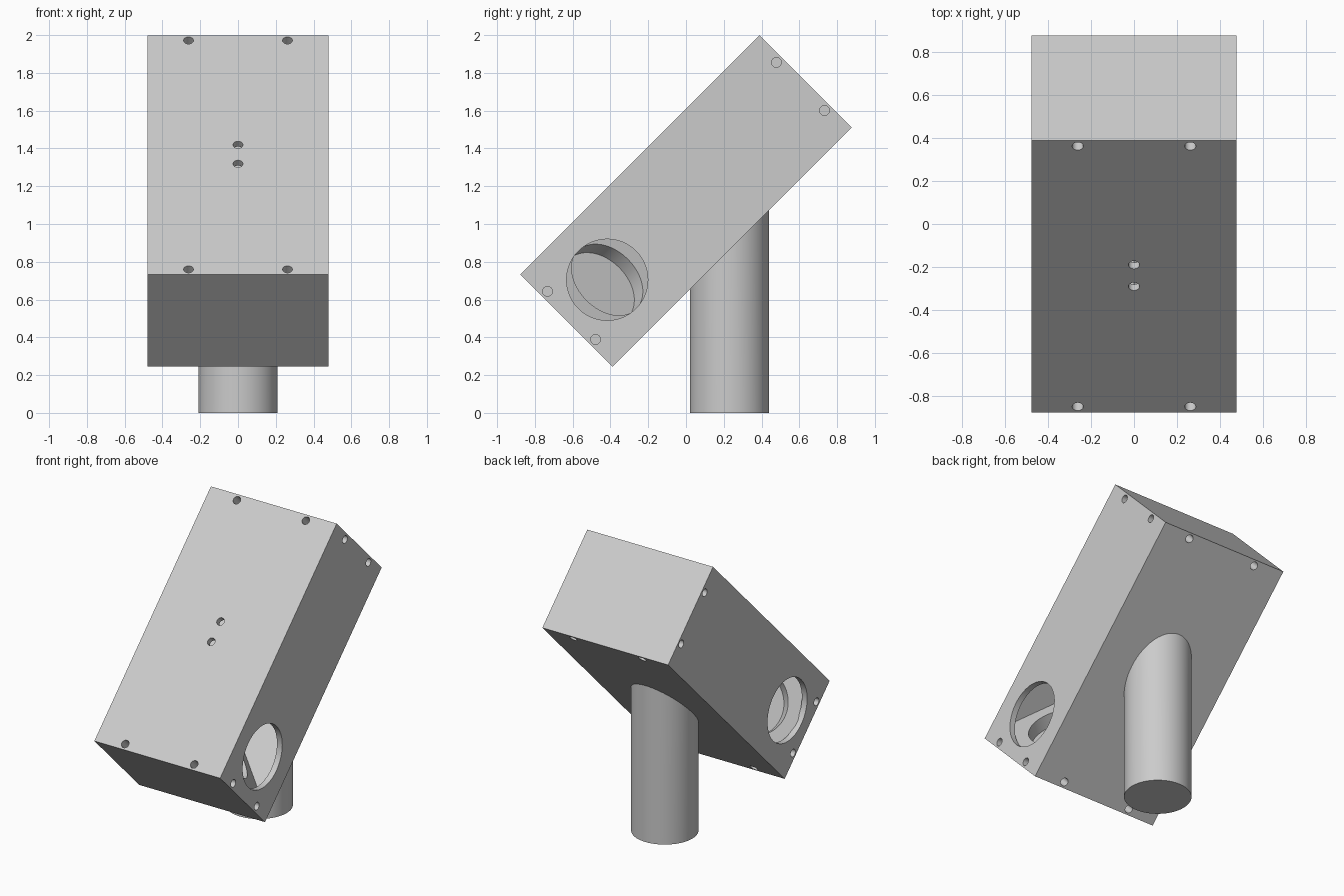
import bpy, bmesh, math
from mathutils import Matrix, Vector

if "Cube" in bpy.data.objects:
    bpy.data.objects.remove(bpy.data.objects["Cube"])

HALF_W, HALF_L, HALF_T = 0.478, 0.895, 0.345   # housing half sizes
WALL, END = 0.04, 0.08                         # panel and end plate thickness
PORT = -0.59                                   # side opening, along the housing
TILT = Matrix.Translation((0, 0, 1.122)) @ Matrix.Rotation(math.radians(45), 4, 'X')

grey = bpy.data.materials.new("light_grey")
grey.use_nodes = True
grey.diffuse_color = (0.6, 0.6, 0.6, 1)
grey.node_tree.nodes["Principled BSDF"].inputs["Base Color"].default_value = (0.6, 0.6, 0.6, 1)


def make(name, bm):
    bmesh.ops.recalc_face_normals(bm, faces=bm.faces)
    mesh = bpy.data.meshes.new(name)
    bm.to_mesh(mesh)
    bm.free()
    mesh.materials.append(grey)
    obj = bpy.data.objects.new(name, mesh)
    bpy.context.collection.objects.link(obj)
    return obj


def add_box(bm, x, y, z):
    bmesh.ops.create_cube(bm, size=2, matrix=Matrix.Diagonal((x, y, z, 1)))


def add_rod(bm, start, end, radius, sides=32):
    a, b = Vector(start), Vector(end)
    turn = (b - a).to_track_quat('Z', 'Y').to_matrix().to_4x4()
    bmesh.ops.create_cone(bm, cap_ends=True, segments=sides, radius1=radius, radius2=radius,
                          depth=(b - a).length, matrix=Matrix.Translation((a + b) / 2) @ turn)


def activate(obj):
    bpy.ops.object.select_all(action='DESELECT')
    obj.select_set(True)
    bpy.context.view_layer.objects.active = obj


def cut(obj, bm):
    cutter = make("cutter", bm)
    cutter.hide_render = True
    activate(obj)
    mod = obj.modifiers.new("cut", 'BOOLEAN')
    mod.operation, mod.solver, mod.object = 'DIFFERENCE', 'EXACT', cutter
    bpy.ops.object.modifier_apply(modifier=mod.name)
    bpy.data.objects.remove(cutter)


def smooth(obj):
    activate(obj)
    bpy.ops.object.shade_smooth_by_angle(angle=math.radians(30))


# Hollow housing
bm = bmesh.new()
add_box(bm, HALF_W, HALF_L, HALF_T)
housing = make("housing", bm)
bm = bmesh.new()
add_box(bm, HALF_W - WALL, HALF_L - END, HALF_T - WALL)
cut(housing, bm)

# Side openings, screw holes into the end plates, and two holes in the front panel
bm = bmesh.new()
for s in (-1, 1):
    add_rod(bm, (s * (HALF_W + 0.02), PORT, 0), (s * (HALF_W - 0.06), PORT, 0), 0.215, 64)
    for e in (-0.857, 0.857):
        for t in (-1, 1):
            add_rod(bm, (s * 0.262, e, t * (HALF_T + 0.02)), (s * 0.262, e, t * 0.265), 0.026)
            add_rod(bm, (s * (HALF_W + 0.02), e, t * 0.18), (s * 0.4, e, t * 0.18), 0.026)
for y in (-0.066, 0.076):
    add_rod(bm, (0, y, HALF_T + 0.02), (0, y, 0.27), 0.026)
cut(housing, bm)
housing.matrix_world = TILT
smooth(housing)

# Inner wedge with a round pocket in each slanted face
REACH = 0.23
base = -HALF_L + END - 0.01
apex = PORT + REACH
foot = HALF_W - WALL + 0.01
bm = bmesh.new()
outline = [(0, apex), (foot, apex - foot), (foot, base), (-foot, base), (-foot, apex - foot)]
face = bm.faces.new([bm.verts.new((x, y, -0.31)) for x, y in outline])
side = bmesh.ops.extrude_face_region(bm, geom=[face])["geom"]
bmesh.ops.translate(bm, vec=(0, 0, 0.62), verts=[v for v in side if isinstance(v, bmesh.types.BMVert)])
wedge = make("mirror_wedge", bm)
bm = bmesh.new()
for s in (-1, 1):
    normal = Vector((s, 1, 0)).normalized()
    rim = Vector((s * REACH, PORT, 0))
    add_rod(bm, rim + normal * 0.05, rim - normal * 0.09, 0.218, 64)
cut(wedge, bm)
wedge.matrix_world = TILT
smooth(wedge)

# Upright post, its top sloped to meet the back panel
bm = bmesh.new()
add_rod(bm, (0, 0.23, 0), (0, 0.23, 1), 0.21, 64)
for v in bm.verts:
    if v.co.z > 0.5:
        v.co.z = v.co.y + 0.634 + 0.03
post = make("post", bm)
smooth(post)
